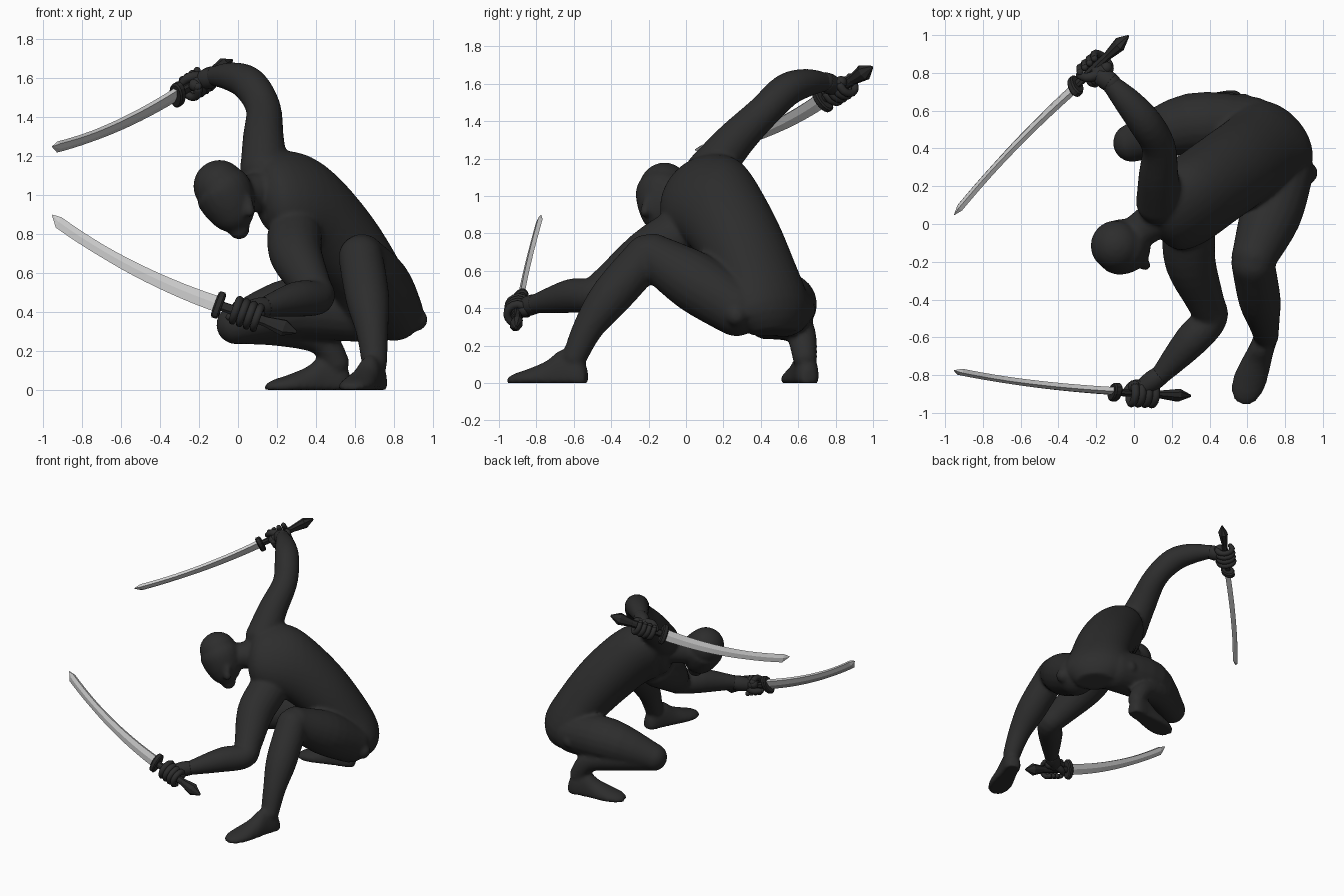
import bpy, bmesh, math
from mathutils import Vector as V

if "Cube" in bpy.data.objects:
    bpy.data.objects.remove(bpy.data.objects["Cube"])


def material(name, c):
    m = bpy.data.materials.new(name)
    m.diffuse_color = (c, c, c, 1)
    m.use_nodes = True
    m.node_tree.nodes["Principled BSDF"].inputs["Base Color"].default_value = m.diffuse_color
    return m


DARK = material("matte black", 0.026)
GRIP = material("grip black", 0.022)
STEEL = material("steel", 0.6)


def finish(bm, name, mat, smooth=True):
    bmesh.ops.recalc_face_normals(bm, faces=bm.faces[:])
    for f in bm.faces:
        f.smooth = smooth
    me = bpy.data.meshes.new(name)
    bm.to_mesh(me)
    bm.free()
    me.materials.append(mat)
    ob = bpy.data.objects.new(name, me)
    bpy.context.collection.objects.link(ob)
    return ob


def spline(rows, n=4):
    """Catmull-Rom through rows of numbers."""
    out = []
    p = [rows[0]] + list(rows) + [rows[-1]]
    for i in range(1, len(p) - 2):
        for k in range(n):
            t = k / n
            out.append([0.5 * (2 * b + (c - a) * t + (2 * a - 5 * b + 4 * c - d) * t * t
                               + (3 * b - a - 3 * c + d) * t ** 3)
                        for a, b, c, d in zip(p[i - 1], p[i], p[i + 1], p[i + 2])])
    out.append(list(rows[-1]))
    return out


def skin(bm, loops):
    """Closed skin over equal loops of points."""
    loops = [[bm.verts.new(p) for p in l] for l in loops]
    seg = len(loops[0])
    for r, s in zip(loops, loops[1:]):
        for k in range(seg):
            bm.faces.new((r[k], r[(k + 1) % seg], s[(k + 1) % seg], s[k]))
    bm.faces.new(loops[0][::-1])
    bm.faces.new(loops[-1])


def loft(bm, rings, seg=20):
    """Skin over elliptical rings (centre, half axis, half axis)."""
    ang = [2 * math.pi * k / seg for k in range(seg)]
    skin(bm, [[c + a * math.cos(t) + b * math.sin(t) for t in ang] for c, a, b in rings])


def ball(bm, c, r):
    vs = bmesh.ops.create_icosphere(bm, subdivisions=3, radius=r)["verts"]
    bmesh.ops.translate(bm, verts=vs, vec=V(c))


def tube(bm, pts, seg=20, n=4):
    """Round limb through (x, y, z, radius) points."""
    q = spline(pts, n)
    a = V((0.31, 0.52, 0.8))
    rings = []
    for i, p in enumerate(q):
        t = (V(q[min(i + 1, len(q) - 1)][:3]) - V(q[max(i - 1, 0)][:3])).normalized()
        a = (a - t * a.dot(t)).normalized()
        rings.append((V(p[:3]), a * p[3], t.cross(a) * p[3]))
    loft(bm, rings, seg)
    for p in (q[0], q[-1]):
        ball(bm, p[:3], p[3])


def foot(bm, heel, toe):
    heel, toe = V((*heel, 0)), V((*toe, 0))
    d = toe - heel
    side = d.normalized().cross(V((0, 0, 1)))
    rows = [(0, .035, .07), (.1, .06, .15), (.32, .066, .17), (.5, .078, .115),
            (.72, .088, .075), (.9, .072, .05), (1, .035, .028)]
    tmp = bmesh.new()
    loft(tmp, [(heel + d * t + V((0, 0, h * .25)), side * w, V((0, 0, h * .8)))
               for t, w, h in spline(rows)], 24)
    for v in tmp.verts:
        v.co.z = max(v.co.z, 0)
    me = bpy.data.meshes.new("tmp")
    tmp.to_mesh(me)
    bm.from_mesh(me)
    tmp.free()
    bpy.data.meshes.remove(me)


# ---- body: overlapping volumes fused by a remesh
bm = bmesh.new()

# torso: centre, sideways direction, half width, half depth
rows = [(.78, .47, .27, .67, -.74, 0, .14, .09), (.75, .45, .38, .67, -.74, 0, .245, .165),
        (.655, .38, .57, .6, -.75, -.2, .235, .185), (.515, .28, .775, .45, -.65, -.47, .25, .205),
        (.36, .17, .945, .32, -.55, -.76, .27, .205), (.235, .07, .995, .31, -.54, -.77, .255, .185),
        (.15, .02, .985, .31, -.54, -.77, .2, .15), (.115, 0, .975, .31, -.54, -.77, .12, .08)]
q = spline(rows)
rings = []
for i, r in enumerate(q):
    u = V(q[min(i + 1, len(q) - 1)][:3]) - V(q[max(i - 1, 0)][:3])
    side = V(r[3:6]).normalized()
    rings.append((V(r[:3]), side * r[6], u.cross(side).normalized() * r[7]))
loft(bm, rings, 32)

# hip knobs
ball(bm, (.915, .27, .36), .058)
ball(bm, (.575, .635, .39), .058)

# neck and head
tube(bm, [(.2, .08, 1.02, .12), (.08, .0, 1.01, .1), (-.03, -.08, .99, .09)])
tube(bm, [(-.095, -.115, 1.045, .135), (-.075, -.12, 1.015, .149),
          (-.038, -.125, .935, .134), (-.01, -.13, .865, .1), (.005, -.13, .825, .055)])
tube(bm, [(.05, -.205, .98, .022), (.06, -.22, .915, .028)])

# raised arm, lowered arm
tube(bm, [(.135, .12, 1.125, .125), (.13, .255, 1.29, .106), (.13, .41, 1.445, .09),
          (.06, .535, 1.565, .09), (-.03, .645, 1.605, .076), (-.12, .74, 1.61, .052)])
tube(bm, [(.29, -.06, .78, .142), (.3, -.21, .685, .134), (.38, -.415, .53, .1),
          (.405, -.5, .475, .09), (.3, -.62, .465, .091), (.14, -.8, .425, .053)])

# forward leg: thigh, shin, foot
tube(bm, [(.8, .27, .4, .15), (.725, .05, .54, .162), (.635, -.175, .68, .12)])
tube(bm, [(.63, -.21, .68, .115), (.665, -.4, .465, .112), (.688, -.52, .3, .083), (.7, -.595, .14, .066)])
foot(bm, (.725, -.53), (.567, -.95))

# folded leg: thigh, shin, foot
tube(bm, [(.62, .52, .4, .155), (.3, .53, .42, .163), (-.01, .43, .335, .102)])
tube(bm, [(-.01, .43, .325, .09), (.22, .555, .32, .097), (.42, .615, .26, .08), (.505, .635, .14, .066)])
foot(bm, (.575, .66), (.142, .57))

body = finish(bm, "body", DARK)
m = body.modifiers.new("fuse", "REMESH")
m.mode = "VOXEL"
m.voxel_size = 0.014
m.use_smooth_shade = True
m = body.modifiers.new("soften", "SMOOTH")
m.factor = 0.5
m.iterations = 4


# ---- swords and the hands that hold them
def sword(name, guard, pommel, tip, belly, wrist):
    guard, pommel, tip, wrist = V(guard), V(pommel), V(tip), V(wrist)
    chord = tip - guard
    d = chord.normalized()
    w = V(belly)
    w = (w - d * w.dot(d)).normalized()
    n = d.cross(w)

    # curved blade: sharp belly, flat spine, angled point
    bm = bmesh.new()
    loops = []
    for i in range(15):
        t = i / 14 * 0.95
        c = guard + chord * t + w * 0.16 * t * (1 - t)
        h = 0.042 - 0.012 * min(1, t * 1.5)
        loops.append([c + o for o in (w * h, n * .014, n * .012 - w * h, -n * .012 - w * h, -n * .014)])
    loops.append([tip - w * .014 + (p - c) * .08 for p in loops[-1]])
    skin(bm, loops)
    finish(bm, name + "_blade", STEEL, False)

    # handle flaring to a pointed pommel
    hd = pommel - guard
    e = hd.normalized()
    a = (w - e * w.dot(e)).normalized()
    b = e.cross(a)
    bm = bmesh.new()
    loft(bm, [(guard + hd * t, a * r, b * r * .75) for t, r in
              ((0, .026), (.6, .028), (.84, .046), (1, .008))], 8)
    finish(bm, name + "_handle", GRIP, False)

    # oval guard
    bm = bmesh.new()
    loft(bm, [(guard + e * t, a * .075 * s, b * .045 * s) for t, s in
              ((-.02, .85), (-.012, 1), (.012, 1), (.02, .85))], 16)
    finish(bm, name + "_guard", GRIP, False)

    # palm, curled fingers and thumb
    grip = guard + hd * .36
    p = wrist - grip
    p = (p - e * p.dot(e)).normalized()
    s = e.cross(p)
    bm = bmesh.new()
    back = grip + p * .042
    tube(bm, [(*wrist, .052), (*(wrist * .5 + back * .5), .055), (*back, .048)], 16)
    tube(bm, [(*(back - e * .055), .033), (*back, .04), (*(back + e * .055), .033)], 16)
    for i in range(4):
        o = grip + e * (-.058 + .038 * i)
        pts = []
        for k in range(6):
            ang = math.radians(10 + 46 * k)
            r = .06 - .001 * k
            pts.append((*(o + p * r * math.cos(ang) + s * r * math.sin(ang)), .023 - .001 * k))
        tube(bm, pts, 10, 2)
    tube(bm, [(*(back - s * .02), .03), (*(grip - e * .045 - s * .046 + p * .02), .025),
              (*(grip - e * .08 - s * .035 - p * .02), .019)], 10)
    finish(bm, name + "_hand", DARK)


sword("raised_sword", (-.31, .73, 1.515), (-.03, .995, 1.69), (-.955, .055, 1.235),
      (-.22, .38, -.82), (-.12, .745, 1.61))
sword("lowered_sword", (-.1, -.89, .435), (.3, -.91, .295), (-.96, -.78, .885),
      (-.4, -.35, -.85), (.14, -.8, .425))
